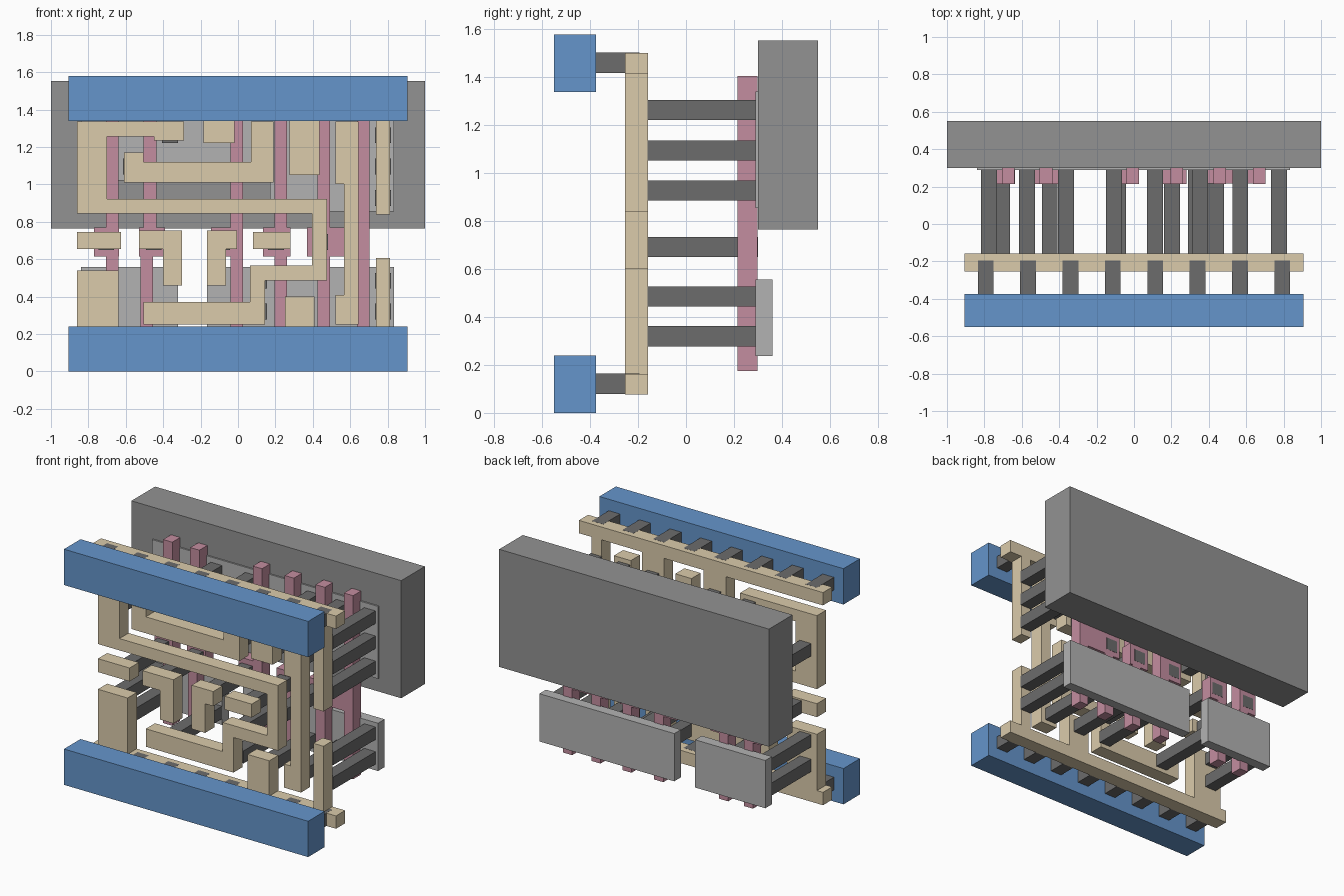
import bpy, bmesh


def material(name, rgb):
    m = bpy.data.materials.new(name)
    m.diffuse_color = (*rgb, 1)
    return m


BLUE = material("blue", (0.13, 0.30, 0.60))
TAN = material("tan", (0.71, 0.60, 0.41))
PINK = material("pink", (0.55, 0.27, 0.35))
DARK = material("dark_grey", (0.15, 0.15, 0.15))
WELL = material("mid_grey", (0.29, 0.29, 0.29))
LIGHT = material("light_grey", (0.45, 0.45, 0.45))


def plate(name, outline, y0, y1, mat):
    """Extrude a front-view (x, z) outline from y0 back to y1."""
    bm = bmesh.new()
    face = bm.faces.new([bm.verts.new((x, y0, z)) for x, z in outline])
    ext = bmesh.ops.extrude_face_region(bm, geom=[face])
    verts = [v for v in ext["geom"] if isinstance(v, bmesh.types.BMVert)]
    bmesh.ops.translate(bm, verts=verts, vec=(0, y1 - y0, 0))
    bmesh.ops.recalc_face_normals(bm, faces=bm.faces)
    mesh = bpy.data.meshes.new(name)
    bm.to_mesh(mesh)
    bm.free()
    mesh.materials.append(mat)
    ob = bpy.data.objects.new(name, mesh)
    bpy.context.collection.objects.link(ob)
    return ob


def block(name, x0, x1, z0, z1, y0, y1, mat):
    return plate(name, [(x0, z0), (x1, z0), (x1, z1), (x0, z1)], y0, y1, mat)


LI = (-0.255, -0.158, TAN)      # wiring layer depth
GATE = (0.215, 0.299, PINK)     # gate layer depth
DIFF = (0.29, 0.36, LIGHT)      # diffusion layer depth

# Back slab and diffusion plates
block("back_slab", -1, 1, 0.765, 1.553, 0.30, 0.55, WELL)
block("lower_plate_left", -0.84, -0.32, 0.237, 0.557, *DIFF)
block("lower_plate_right", -0.165, 0.835, 0.237, 0.557, *DIFF)
block("upper_plate_left", -0.84, 0.17, 1.02, 1.34, *DIFF)
block("upper_plate_right", 0.17, 0.835, 0.855, 1.34, *DIFF)

# Power rails, wiring rails and the short pegs between them
for tag, zc in (("lower", 0.12), ("upper", 1.459)):
    block(tag + "_rail", -0.905, 0.905, zc - 0.12, zc + 0.12, -0.55, -0.375, BLUE)
    block(tag + "_wiring_rail", -0.905, 0.905, zc - 0.043, zc + 0.043, *LI)
    for i in range(8):
        x = (i - 3.5) * 0.2265
        block(tag + "_rail_peg", x - 0.042, x + 0.042, zc - 0.042, zc + 0.0435,
              -0.376, -0.195, DARK)

# Ties from the wiring rails
for x0, x1, z in ((-0.185, -0.02, 1.22), (0.275, 0.435, 1.05), (0.737, 0.812, 0.838)):
    block("upper_tie", x0, x1, z, 1.416, *LI)
for x0, x1, z in ((-0.86, -0.64, 0.54), (0.25, 0.41, 0.40), (0.737, 0.812, 0.605)):
    block("lower_tie", x0, x1, 0.163, z, *LI)

# Winding wires
plate("long_wire", [
    (-0.86, 1.335), (-0.29, 1.335), (-0.29, 1.235), (-0.45, 1.235), (-0.45, 1.255),
    (-0.70, 1.255), (-0.70, 0.922), (0.475, 0.922), (0.475, 0.485), (0.145, 0.485),
    (0.145, 0.25), (-0.505, 0.25), (-0.505, 0.37), (0.065, 0.37), (0.065, 0.565),
    (0.395, 0.565), (0.395, 0.843), (-0.86, 0.843)], *LI)
plate("hook_wire", [
    (0.07, 1.335), (0.19, 1.335), (0.19, 1.01), (-0.61, 1.01), (-0.61, 1.17),
    (-0.505, 1.17), (-0.505, 1.12), (0.07, 1.12)], *LI)
plate("output_wire", [
    (0.52, 1.335), (0.645, 1.335), (0.645, 0.25), (0.52, 0.25), (0.52, 0.408),
    (0.567, 0.408), (0.567, 1.003), (0.52, 1.003)], *LI)

# Input pads
block("input_pad", -0.86, -0.625, 0.655, 0.745, *LI)
block("input_pad", 0.08, 0.28, 0.655, 0.745, *LI)
plate("input_pad_hook", [
    (-0.53, 0.753), (-0.30, 0.753), (-0.30, 0.46), (-0.40, 0.46),
    (-0.40, 0.655), (-0.53, 0.655)], *LI)
plate("input_pad_hook", [
    (-0.165, 0.753), (-0.005, 0.753), (-0.005, 0.655), (-0.065, 0.655),
    (-0.065, 0.46), (-0.165, 0.46)], *LI)


def gate(lower, upper, left, right):
    """Vertical strip 0.068 wide that widens to a pad in the middle."""
    w, zb, zt, p0, p1 = 0.068, 0.175, 1.405, 0.615, 0.77
    plate("gate", [
        (lower, zb), (lower + w, zb), (lower + w, p0), (right, p0), (right, p1),
        (upper + w, p1), (upper + w, zt), (upper, zt), (upper, p1),
        (left, p1), (left, p0), (lower, p0)], *GATE)


# Gate strips: lower x, upper x, pad left and right
gate(-0.706, -0.706, -0.77, -0.6375)
gate(-0.522, -0.505, -0.53, -0.39)
gate(-0.041, -0.041, -0.145, 0.0275)
gate(0.195, 0.195, 0.135, 0.28)
# Paired output gates share one pad
for x in (0.425, 0.635):
    block("gate", x, x + 0.068, 0.175, 1.405, *GATE)
block("gate_bridge", 0.37, 0.702, 0.615, 0.77, 0.216, 0.298, PINK)

# Contact pegs from the wiring back to gates and plates
R = (0.32, 0.485, 0.692, 0.927, 1.095, 1.263)
pegs = {
    -0.775: (0, 1, 4), -0.705: (2,), -0.572: (4,), -0.45: (2,), -0.363: (0, 5),
    -0.107: (5,), -0.085: (2,), 0.112: (0, 1, 4), 0.203: (2,), 0.33: (0,),
    0.353: (4, 5), 0.438: (2,), 0.568: (0, 4, 5), 0.775: (0, 1, 3, 4, 5)}
for x, rows in pegs.items():
    for r in rows:
        block("contact_peg", x - 0.042, x + 0.042, R[r] - 0.042, R[r] + 0.042,
              -0.16, 0.30, DARK)
